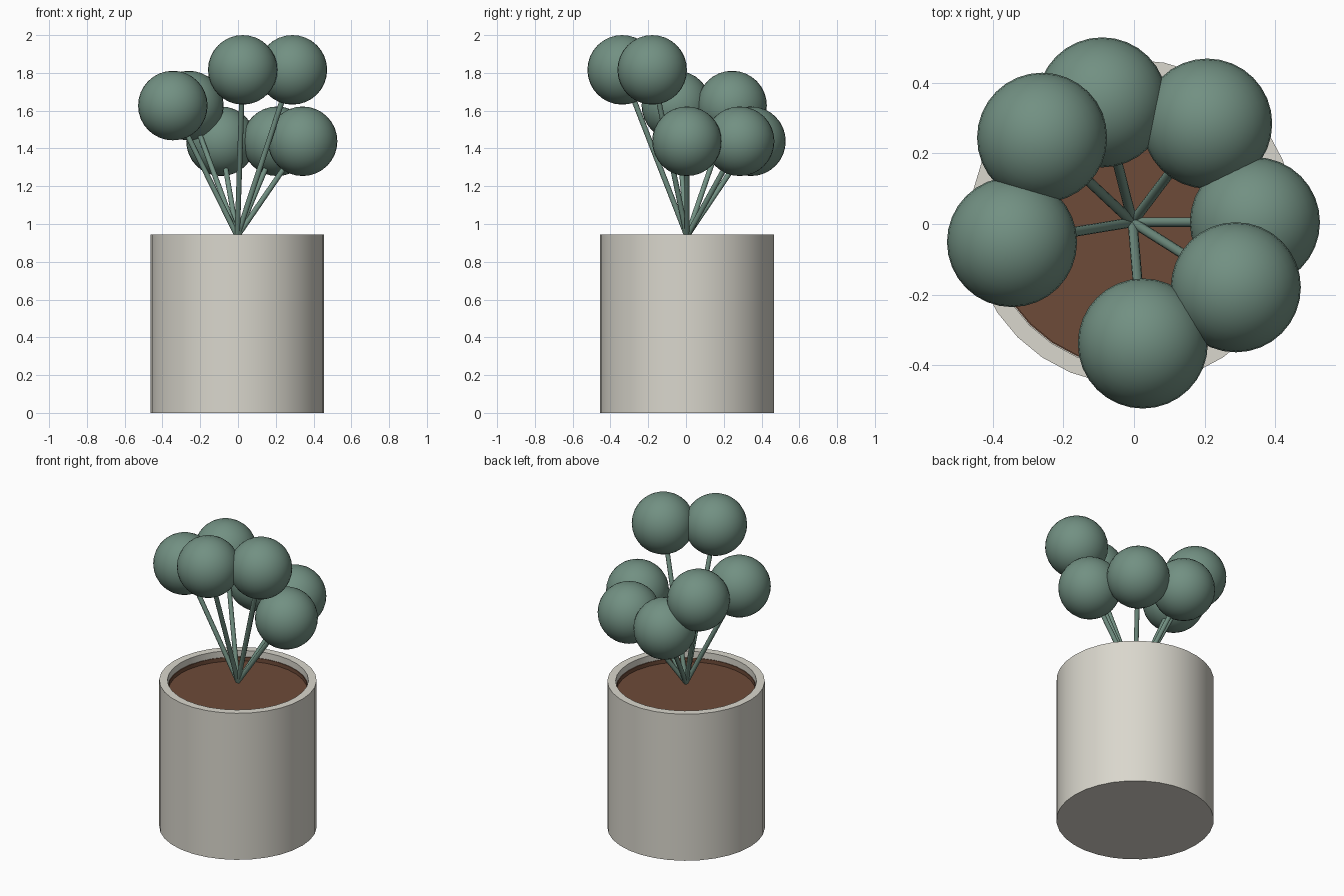
import bpy, bmesh, math
from mathutils import Vector

cube = bpy.data.objects.get("Cube")
if cube:
    bpy.data.objects.remove(cube, do_unlink=True)

CENTRE = Vector((-0.004, 0.005, 0))
POT_TOP = 0.945


def material(name, colour):
    mat = bpy.data.materials.new(name)
    mat.use_nodes = True
    rgba = (*colour, 1)
    mat.diffuse_color = rgba
    mat.node_tree.nodes["Principled BSDF"].inputs["Base Color"].default_value = rgba
    return mat


def finish(obj, name, mat):
    obj.name = name
    obj.data.materials.clear()
    obj.data.materials.append(mat)
    bpy.ops.object.select_all(action='DESELECT')
    obj.select_set(True)
    bpy.context.view_layer.objects.active = obj
    bpy.ops.object.shade_smooth_by_angle(angle=math.radians(35))


def lathe(name, profile, mat, sides=32):
    """Spin a (radius, height) profile around the vertical axis."""
    bm = bmesh.new()
    verts = [bm.verts.new((r, 0, z)) for r, z in profile]
    edges = [bm.edges.new(pair) for pair in zip(verts, verts[1:])]
    bmesh.ops.spin(bm, geom=verts + edges, cent=(0, 0, 0), axis=(0, 0, 1),
                   angle=math.tau, steps=sides, use_duplicate=False)
    bmesh.ops.remove_doubles(bm, verts=bm.verts, dist=0.0001)
    bmesh.ops.recalc_face_normals(bm, faces=bm.faces)
    mesh = bpy.data.meshes.new(name)
    bm.to_mesh(mesh)
    bm.free()
    obj = bpy.data.objects.new(name, mesh)
    bpy.context.collection.objects.link(obj)
    obj.location = CENTRE
    finish(obj, name, mat)


def stem(name, start, end, mat, radius=0.014):
    axis = end - start
    bpy.ops.mesh.primitive_cylinder_add(vertices=12, radius=radius, depth=axis.length,
                                        location=(start + end) / 2)
    obj = bpy.context.object
    obj.rotation_euler = axis.to_track_quat('Z', 'Y').to_euler()
    finish(obj, name, mat)


def foliage_ball(name, centre, mat):
    bpy.ops.mesh.primitive_uv_sphere_add(segments=32, ring_count=16, radius=0.184,
                                         location=centre)
    finish(bpy.context.object, name, mat)


pot_mat = material("warm white ceramic", (0.70, 0.68, 0.61))
soil_mat = material("brown soil", (0.155, 0.07, 0.04))
leaf_mat = material("grey green", (0.168, 0.28, 0.225))

# Pot with a thick wall and a recessed inside
lathe("pot", [(0, 0), (0.46, 0), (0.46, POT_TOP), (0.412, POT_TOP),
              (0.412, 0.05), (0, 0.05)], pot_mat)

# Soil with a shallow raised edge against the pot wall
lathe("soil", [(0, 0.8), (0.41, 0.8), (0.41, 0.905), (0.406, 0.905),
               (0.406, 0.88), (0, 0.88)], soil_mat)

# Stems fanning out from the middle, each ending in a round foliage ball
balls = [(-0.09, 0.344, 1.438), (0.207, 0.284, 1.438), (0.342, 0.005, 1.438),
         (0.288, -0.179, 1.816), (0.025, -0.338, 1.816),
         (-0.345, -0.051, 1.627), (-0.26, 0.244, 1.627)]
root = CENTRE + Vector((0, 0, 0.935))
for i, spot in enumerate(balls, 1):
    centre = Vector(spot)
    stem(f"stem_{i}", root, centre, leaf_mat)
    foliage_ball(f"foliage_ball_{i}", centre, leaf_mat)
